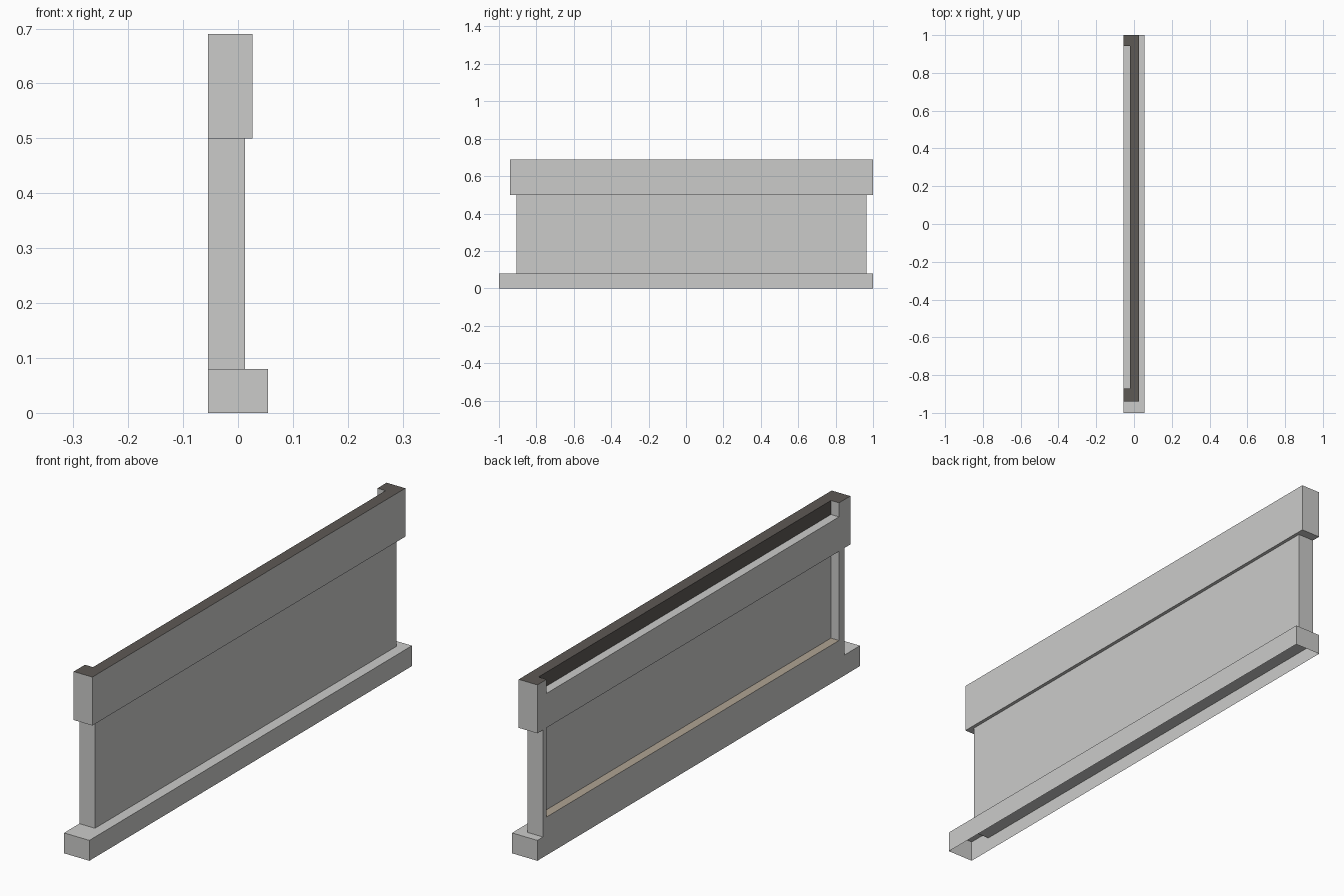
import bpy, bmesh
from mathutils import Vector

if "Cube" in bpy.data.objects:
    bpy.data.objects.remove(bpy.data.objects["Cube"])


def material(name, rgb):
    m = bpy.data.materials.new(name)
    m.diffuse_color = (*rgb, 1)
    m.use_nodes = True
    m.node_tree.nodes["Principled BSDF"].inputs["Base Color"].default_value = m.diffuse_color
    return m


GREY = material("light grey stone", (0.60, 0.60, 0.59))
DARK = material("dark coping", (0.11, 0.10, 0.09))
BEIGE = material("beige sill", (0.43, 0.37, 0.29))


def block(name, x, y, z):
    """Box from three (low, high) ranges."""
    bm = bmesh.new()
    bmesh.ops.create_cube(bm, size=1)
    for v in bm.verts:
        v.co = Vector([lo + (c + 0.5) * (hi - lo)
                       for c, (lo, hi) in zip(v.co, (x, y, z))])
    me = bpy.data.meshes.new(name)
    bm.to_mesh(me)
    bm.free()
    for m in (GREY, DARK, BEIGE):
        me.materials.append(m)
    ob = bpy.data.objects.new(name, me)
    bpy.context.collection.objects.link(ob)
    return ob


def carve(ob, x, y, z):
    """Cut a box-shaped recess out of a block."""
    cutter = block("cutter", x, y, z)
    cutter.hide_render = True
    mod = ob.modifiers.new("recess", 'BOOLEAN')
    mod.operation = 'DIFFERENCE'
    mod.solver = 'EXACT'
    mod.object = cutter
    bpy.context.view_layer.objects.active = ob
    bpy.ops.object.modifier_apply(modifier=mod.name)
    bpy.data.objects.remove(cutter)


def paint(ob, index, rule):
    for p in ob.data.polygons:
        if rule(p.center, p.normal):
            p.material_index = index


BACK = -0.055
RECESS_X, RECESS_Y = (-0.1, -0.02), (-0.87, 0.943)

# Plinth, open underneath
base = block("base_plinth", (BACK, 0.055), (-1, 1), (0, 0.08))
bm = bmesh.new()
bm.from_mesh(base.data)
bmesh.ops.delete(bm, geom=[f for f in bm.faces if f.normal.z < -0.9],
                 context='FACES_ONLY')
bm.to_mesh(base.data)
bm.free()

# Wall sunk into the plinth, with a recessed back panel and beige sill
wall = block("wall_panel", (BACK, 0.013), (-0.905, 0.965), (0.055, 0.5))
carve(wall, RECESS_X, RECESS_Y, (0.15, 0.6))
paint(wall, 2, lambda c, n: n.z > 0.9 and c.z < 0.2)

# Cap with a lowered back ledge and a dark coping
cap = block("top_cap", (BACK, 0.026), (-0.94, 1), (0.5, 0.69))
carve(cap, RECESS_X, RECESS_Y, (0.635, 0.8))
paint(cap, 1, lambda c, n: (n.z > 0.9 and c.z > 0.68)
      or (n.x < -0.9 and c.x > -0.04))
